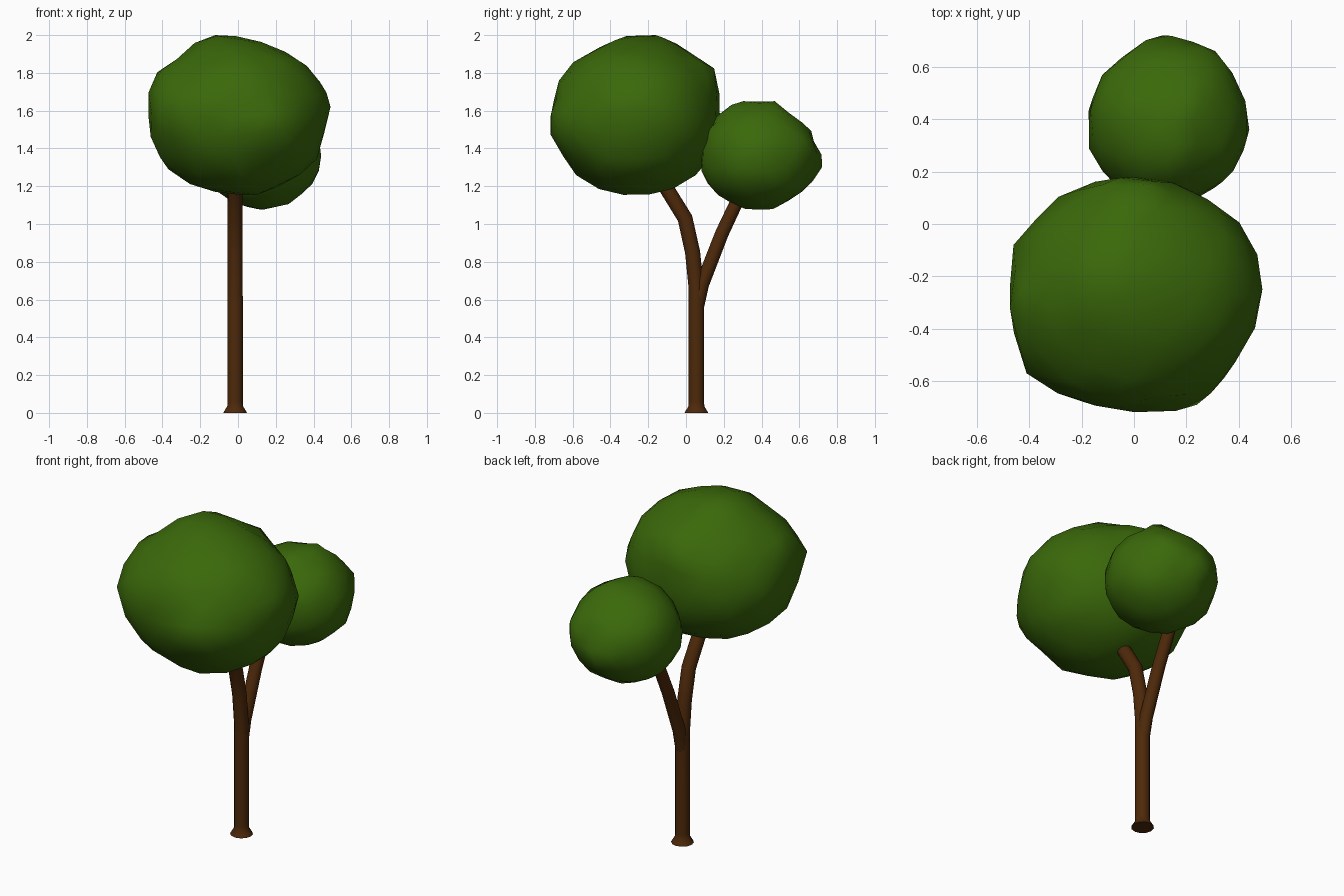
import bpy, bmesh, random
from mathutils import Vector

if "Cube" in bpy.data.objects:
    bpy.data.objects.remove(bpy.data.objects["Cube"])


def material(name, color):
    m = bpy.data.materials.new(name)
    m.diffuse_color = (*color, 1)
    m.use_nodes = True
    m.node_tree.nodes["Principled BSDF"].inputs["Base Color"].default_value = m.diffuse_color
    return m


BARK = material("bark", (0.075, 0.022, 0.003))
LEAF = material("leaf", (0.043, 0.14, 0.003))


def finish(ob, mat, convert=False):
    bpy.ops.object.select_all(action='DESELECT')
    ob.select_set(True)
    bpy.context.view_layer.objects.active = ob
    if convert:
        bpy.ops.object.convert(target='MESH')
        ob = bpy.context.object
    ob.data.materials.clear()
    ob.data.materials.append(mat)
    bpy.ops.object.shade_smooth_by_angle(angle=0.9)


def tube(name, pts):
    """Round tube through (y, z, radius) points in the tree's plane."""
    cu = bpy.data.curves.new(name, 'CURVE')
    cu.dimensions = '3D'
    cu.bevel_depth = 1.0
    cu.bevel_resolution = 4
    cu.use_fill_caps = True
    sp = cu.splines.new('POLY')
    sp.points.add(len(pts) - 1)
    for p, (y, z, r) in zip(sp.points, pts):
        p.co = (-0.015, y, z, 1)
        p.radius = r
    ob = bpy.data.objects.new(name, cu)
    bpy.context.collection.objects.link(ob)
    finish(ob, BARK, True)


def crown(name, center, radii, peaks, seed):
    """Jittered ball of leaves with a few softly pulled-out tips."""
    rng = random.Random(seed)
    c = Vector(center)
    bm = bmesh.new()
    bmesh.ops.create_icosphere(bm, subdivisions=3, radius=1)
    for v in bm.verts:
        k = 1 + rng.uniform(-0.025, 0.025)
        v.co = c + Vector([a * r * k for a, r in zip(v.co, radii)])
    for p in peaks:
        p = Vector(p)
        tip = min(bm.verts, key=lambda q: (q.co - p).length)
        pull = p - tip.co
        for e in tip.link_edges:
            e.other_vert(tip).co += pull * 0.45
        tip.co = p
    me = bpy.data.meshes.new(name)
    bm.to_mesh(me)
    bm.free()
    ob = bpy.data.objects.new(name, me)
    bpy.context.collection.objects.link(ob)
    finish(ob, LEAF)


# Trunk with flared foot
tube("trunk", [(0.055, 0, 0.063), (0.055, 0.012, 0.056), (0.055, 0.035, 0.042),
               (0.055, 0.06, 0.041), (0.055, 0.62, 0.041)])

# Forking branches
tube("front_branch", [(0.055, 0.56, 0.04), (0.052, 0.68, 0.04), (0.035, 0.85, 0.04),
                      (-0.005, 1.03, 0.04), (-0.11, 1.2, 0.039), (-0.15, 1.26, 0.038)])
tube("back_branch", [(0.058, 0.56, 0.037), (0.085, 0.68, 0.037), (0.19, 0.95, 0.036),
                     (0.27, 1.12, 0.035), (0.30, 1.19, 0.034)])

# Leaf crowns
crown("front_crown", (0, -0.265, 1.565), (0.485, 0.45, 0.415),
      [(-0.12, -0.16, 2.0), (-0.41, -0.36, 1.81), (-0.41, -0.57, 1.62), (0.49, -0.25, 1.62),
       (0.05, 0.13, 1.84), (-0.12, 0.15, 1.78), (-0.1, -0.67, 1.75), (0.24, -0.69, 1.5),
       (-0.46, -0.08, 1.58), (0, -0.02, 1.93)], 4)
crown("back_crown", (0.13, 0.385, 1.36), (0.31, 0.312, 0.285),
      [(0.11, 0.72, 1.3), (0.2, 0.47, 1.65), (0.1, 0.61, 1.54), (0.13, 0.24, 1.63),
       (0.44, 0.36, 1.36), (0.31, 0.66, 1.38)], 9)
